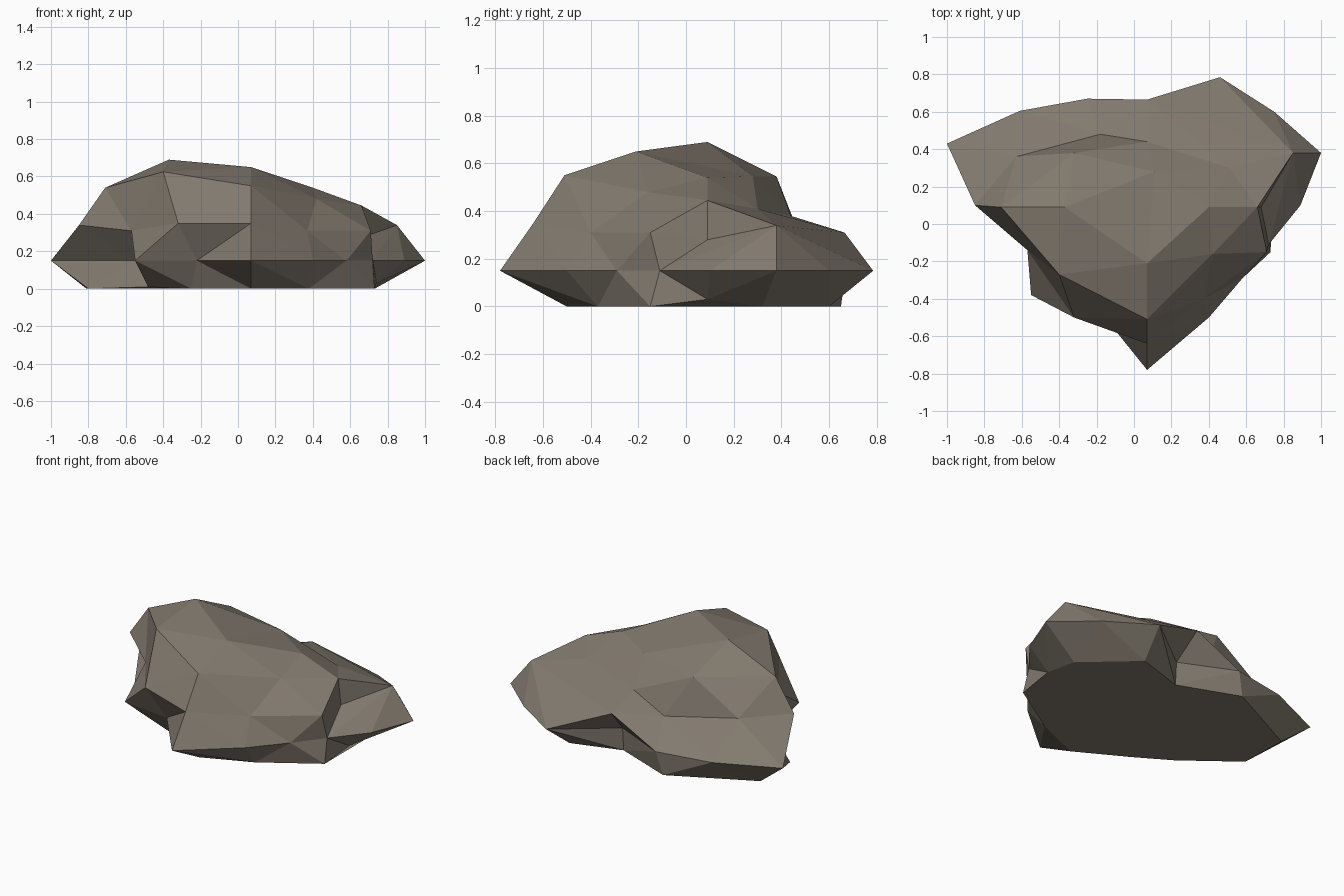
import bpy, bmesh

if "Cube" in bpy.data.objects:
    bpy.data.objects.remove(bpy.data.objects["Cube"])

# Contours of the boulder, each running counter-clockwise from the front
base = [(.07, -.5, 0), (.38, -.37, 0), (.73, -.15, 0), (.74, .09, .03), (.73, .32, 0),
        (.42, .6, 0), (.1, .5, 0), (-.29, .65, 0), (-.81, .39, 0), (-.8, .07, 0),
        (-.48, -.2, .01), (-.25, -.32, 0)]
waist = [(x, y, .15) for x, y in (
    (.07, -.78), (.4, -.5), (.58, -.29), (.72, -.11), (.89, .1), (1, .38), (.75, .6),
    (.46, .785), (.1, .51), (-.25, .67), (-.61, .605), (-1, .43), (-.55, 0),
    (-.55, -.38), (-.22, -.42))]
shoulder = [(.07, -.64, .35), (.37, -.4, .31), (.71, -.15, .31), (.68, .09, .28),
            (.85, .38, .34), (.07, .665, .31), (-.18, .48, .29),
            (-.63, .36, .35), (-.85, .1, .34), (-.57, -.14, .31), (-.32, -.5, .35)]
crown = [(.07, -.51, .55), (.42, -.16, .48), (.66, .09, .445), (.51, .3, .41),
         (.07, .44, .38), (-.32, .38, .545), (-.71, .09, .54), (-.4, -.27, .625)]
top = [(.07, -.21, .65), (.4, .09, .54), (.11, .28, .546), (-.37, .09, .69)]

bm = bmesh.new()


def bridge(low, high, steps):
    """Join two closed contours; each step moves along the Lower or Higher one."""
    i = j = 0
    for step in steps:
        a, b = low[i % len(low)], high[j % len(high)]
        if step == "L":
            i += 1
            bm.faces.new((a, low[i % len(low)], b))
        else:
            j += 1
            bm.faces.new((a, high[j % len(high)], b))


# Stack the contours, then close the top and the underside
rings = [[bm.verts.new(p) for p in ring] for ring in (base, waist, shoulder, crown, top)]
facets = ("LHHLHLHHLHLHLHHLHLHLHLHLHLH",   # undercut
          "LHLHLHHLLLLHLLHLHLHLHLHLHL",    # flanks
          "LHLHLLHLHLHLHLLHLHL",           # upper slopes
          "LHLLHLLHLLHL")                  # summit
for low, high, steps in zip(rings, rings[1:], facets):
    bridge(low, high, steps)
t = rings[-1]
bm.faces.new((t[0], t[1], t[2]))
bm.faces.new((t[0], t[2], t[3]))
bm.faces.new(rings[0][::-1])
bmesh.ops.recalc_face_normals(bm, faces=bm.faces)

mesh = bpy.data.meshes.new("boulder")
bm.to_mesh(mesh)
bm.free()

# Flat-shaded grey-brown stone
stone = bpy.data.materials.new("grey_brown_stone")
stone.diffuse_color = (.225, .195, .158, 1)
stone.use_nodes = True
stone.node_tree.nodes["Principled BSDF"].inputs["Base Color"].default_value = stone.diffuse_color
mesh.materials.append(stone)
bpy.context.collection.objects.link(bpy.data.objects.new("boulder", mesh))
